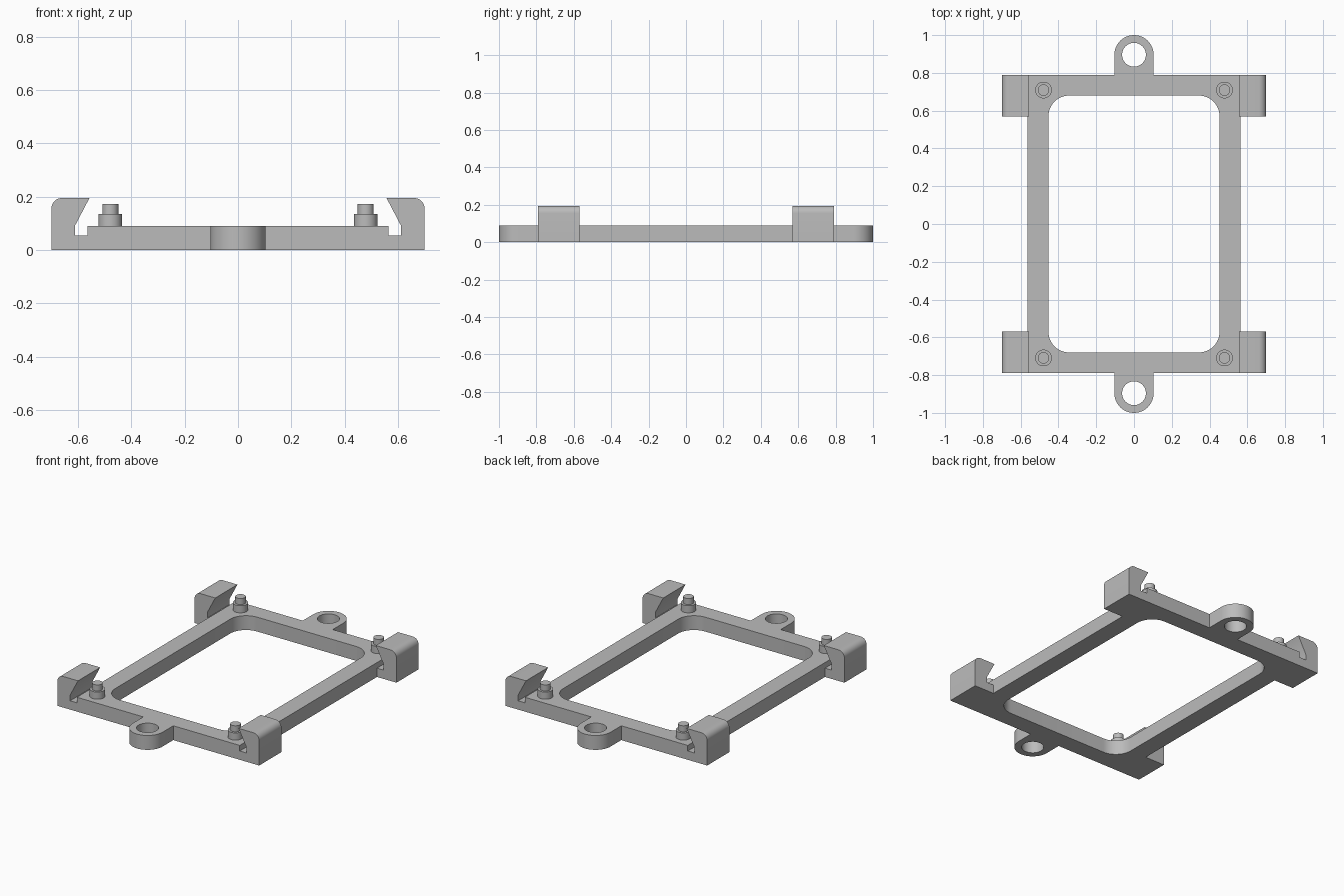
import bpy, bmesh
from math import sin, cos, pi, radians

cube = bpy.data.objects.get("Cube")
if cube:
    bpy.data.objects.remove(cube, do_unlink=True)

grey = bpy.data.materials.new("plastic grey")
grey.use_nodes = True
colour = (0.5, 0.5, 0.5, 1)
grey.diffuse_color = colour
grey.node_tree.nodes["Principled BSDF"].inputs["Base Color"].default_value = colour


def arc(cx, cy, r, start, end, steps):
    angles = [radians(start + (end - start) * i / steps) for i in range(steps + 1)]
    return [(cx + r * cos(a), cy + r * sin(a)) for a in angles]


def circle(cx, cy, r, steps=48):
    return arc(cx, cy, r, 0, 360, steps)[:-1]


def plate(name, loops, depth, location, rotation=(0, 0, 0)):
    """Extrude closed outlines (inner loops are holes) into a solid centred on its depth."""
    curve = bpy.data.curves.new(name + " outline", "CURVE")
    curve.dimensions = "2D"
    curve.fill_mode = "BOTH"
    curve.extrude = depth / 2
    for loop in loops:
        spline = curve.splines.new("POLY")
        spline.points.add(len(loop) - 1)
        for point, (x, y) in zip(spline.points, loop):
            point.co = (x, y, 0, 1)
        spline.use_cyclic_u = True
    temp = bpy.data.objects.new(name + " temp", curve)
    bpy.context.collection.objects.link(temp)
    graph = bpy.context.evaluated_depsgraph_get()
    mesh = bpy.data.meshes.new_from_object(temp.evaluated_get(graph))
    bpy.data.objects.remove(temp, do_unlink=True)
    bpy.data.curves.remove(curve)

    # Weld caps to walls and face everything outwards
    bm = bmesh.new()
    bm.from_mesh(mesh)
    bmesh.ops.remove_doubles(bm, verts=bm.verts, dist=1e-5)
    bmesh.ops.recalc_face_normals(bm, faces=bm.faces)
    bm.to_mesh(mesh)
    bm.free()
    mesh.name = name
    mesh.materials.clear()
    mesh.materials.append(grey)
    obj = bpy.data.objects.new(name, mesh)
    bpy.context.collection.objects.link(obj)
    obj.location, obj.rotation_euler = location, rotation
    bpy.ops.object.select_all(action="DESELECT")
    obj.select_set(True)
    bpy.context.view_layer.objects.active = obj
    bpy.ops.object.shade_smooth_by_angle(angle=radians(30))
    return obj


HALF_X, HALF_Y, HEIGHT = 0.565, 0.79, 0.09
TAB_R, TAB_Y, HOLE_R = 0.104, 0.896, 0.063

# Frame outline, with a rounded mounting tab at each end
half = [(HALF_X, HALF_Y), (TAB_R, HALF_Y)]
half += arc(0, TAB_Y, TAB_R, 0, 180, 24)
half += [(-TAB_R, HALF_Y), (-HALF_X, HALF_Y)]
outline = half + [(-x, -y) for x, y in half]

# Rounded central opening
ix, iy, r = 0.453, 0.68, 0.11
opening = []
for i, (sx, sy) in enumerate([(1, 1), (-1, 1), (-1, -1), (1, -1)]):
    opening += arc(sx * (ix - r), sy * (iy - r), r, 90 * i, 90 * i + 90, 12)

holes = [circle(0, s * TAB_Y, HOLE_R) for s in (1, -1)]
plate("frame", [outline, opening] + holes, HEIGHT, (0, 0, HEIGHT / 2))

# Hooked clip cross-section
clip = [(HALF_X, 0), (0.70, 0)]
clip += arc(0.66, 0.155, 0.04, 0, 90, 8)
clip += [(0.557, 0.195), (0.612, 0.09), (0.612, 0.055), (HALF_X, 0.055)]

# Clips and stepped locating pegs at each corner
for sx, side in ((1, "left"), (-1, "right")):
    for sy, end in ((1, "back"), (-1, "front")):
        tag = f"{end}_{side}"
        profile = [(sx * x, z) for x, z in clip]
        plate("clip_" + tag, [profile], 0.22, (0, sy * 0.68, 0), (pi / 2, 0, 0))
        px, py = sx * 0.479, sy * 0.709
        plate("peg_base_" + tag, [circle(0, 0, 0.044)], 0.045, (px, py, 0.1125))
        plate("peg_tip_" + tag, [circle(0, 0, 0.03)], 0.038, (px, py, 0.154))
